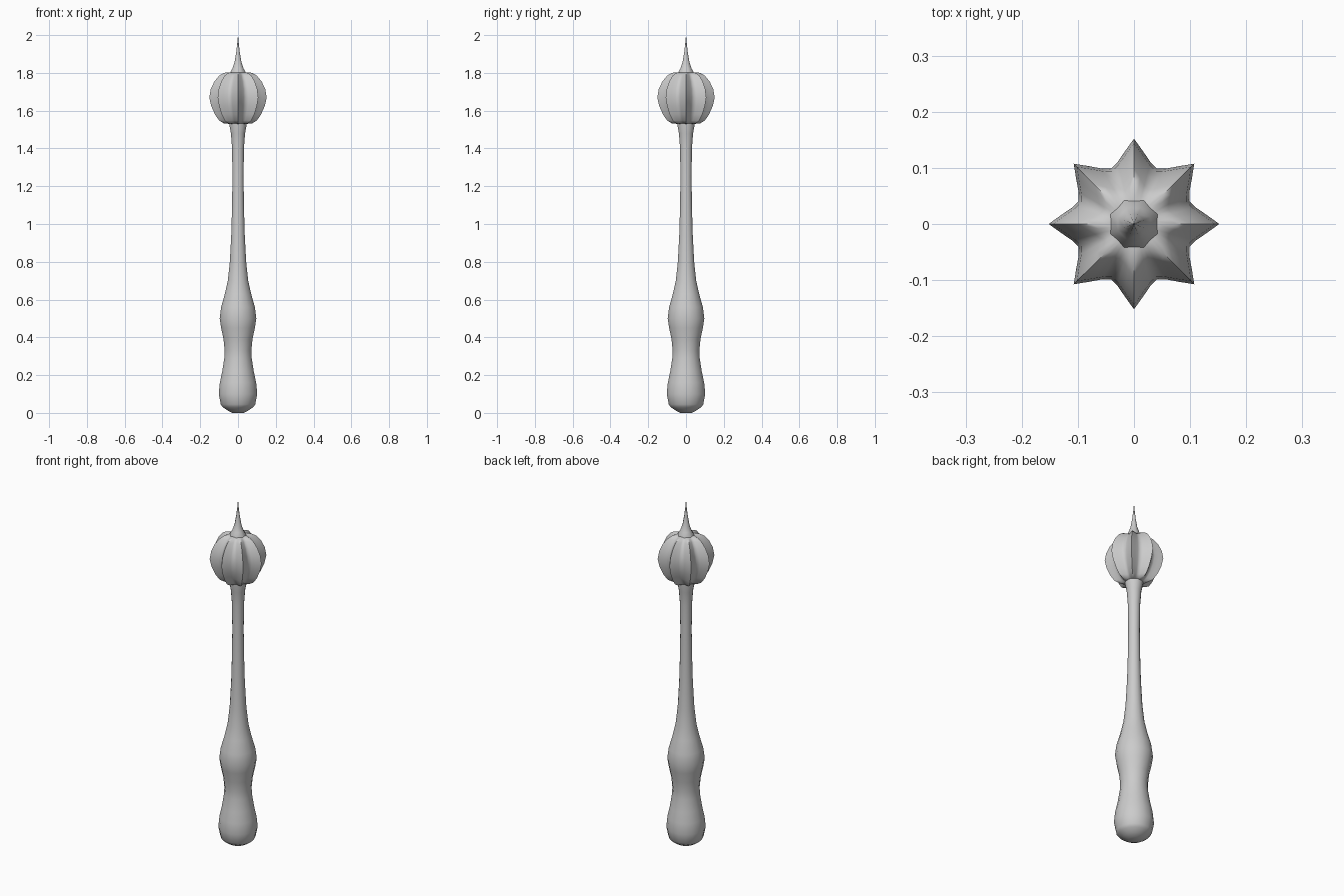
import bpy, bmesh, math

if "Cube" in bpy.data.objects:
    bpy.data.objects.remove(bpy.data.objects["Cube"])

grey = bpy.data.materials.new("grey metal")
grey.diffuse_color = (0.6, 0.6, 0.6, 1)
grey.use_nodes = True
grey.node_tree.nodes["Principled BSDF"].inputs["Base Color"].default_value = grey.diffuse_color


def skin(name, rings, angle):
    """Join rings of (x, y, z) points into a closed, smooth shaded body."""
    bm = bmesh.new()
    loops = [[bm.verts.new(p) for p in ring] for ring in rings]
    n = len(loops[0])
    for a, b in zip(loops, loops[1:]):
        for i in range(n):
            j = (i + 1) % n
            bm.faces.new((a[i], a[j], b[j], b[i]))
    bm.faces.new(loops[0][::-1])
    bm.faces.new(loops[-1])
    bmesh.ops.remove_doubles(bm, verts=bm.verts, dist=0.00005)
    bmesh.ops.recalc_face_normals(bm, faces=bm.faces)
    mesh = bpy.data.meshes.new(name)
    bm.to_mesh(mesh)
    bm.free()
    mesh.materials.append(grey)
    ob = bpy.data.objects.new(name, mesh)
    bpy.context.collection.objects.link(ob)
    bpy.ops.object.select_all(action='DESELECT')
    ob.select_set(True)
    bpy.context.view_layer.objects.active = ob
    bpy.ops.object.shade_smooth_by_angle(angle=math.radians(angle))
    return ob


def lathe(name, profile, sides, turn=0.0, angle=50):
    rings = [[(r * math.cos(turn + i * math.tau / sides),
               r * math.sin(turn + i * math.tau / sides), z)
              for i in range(sides)] for r, z in profile]
    return skin(name, rings, angle)


# Handle: rounded pommel, waist, swelling and long tapering shaft
lathe("handle", [(0.03, 0.0), (0.055, 0.012), (0.082, 0.03), (0.093, 0.045),
                 (0.104, 0.10), (0.098, 0.16), (0.085, 0.22), (0.074, 0.29),
                 (0.072, 0.33), (0.078, 0.39), (0.091, 0.45), (0.099, 0.50),
                 (0.091, 0.56), (0.071, 0.63), (0.055, 0.70), (0.044, 0.80),
                 (0.036, 0.95), (0.032, 1.10), (0.030, 1.25), (0.032, 1.40),
                 (0.038, 1.48), (0.047, 1.525), (0.047, 1.60)],
      16, math.pi / 16)

# Spike on top of the head
lathe("spike", [(0.05, 1.77), (0.046, 1.80), (0.031, 1.825), (0.019, 1.86),
                (0.010, 1.91), (0.004, 1.96), (0.0004, 2.0)], 8, math.pi / 8)

# Head: eight sharp ribs with hollow cheeks between them
FLANGES, STEPS = 8, 6
head = [(0.045, 0.035, 1.53), (0.075, 0.050, 1.533), (0.10, 0.066, 1.548),
        (0.122, 0.084, 1.58), (0.142, 0.100, 1.625), (0.152, 0.107, 1.67),
        (0.144, 0.102, 1.715), (0.125, 0.086, 1.755), (0.10, 0.066, 1.785),
        (0.075, 0.050, 1.80), (0.045, 0.035, 1.803)]
rings = []
for tip, valley, z in head:
    ring = []
    for i in range(FLANGES * STEPS):
        t = abs((i % STEPS) / (STEPS / 2) - 1)      # 1 on a rib, 0 in a hollow
        r = valley + (tip - valley) * t ** 1.7
        a = i * math.tau / (FLANGES * STEPS)
        ring.append((r * math.cos(a), r * math.sin(a), z))
    rings.append(ring)
skin("ribbed_head", rings, 45)
